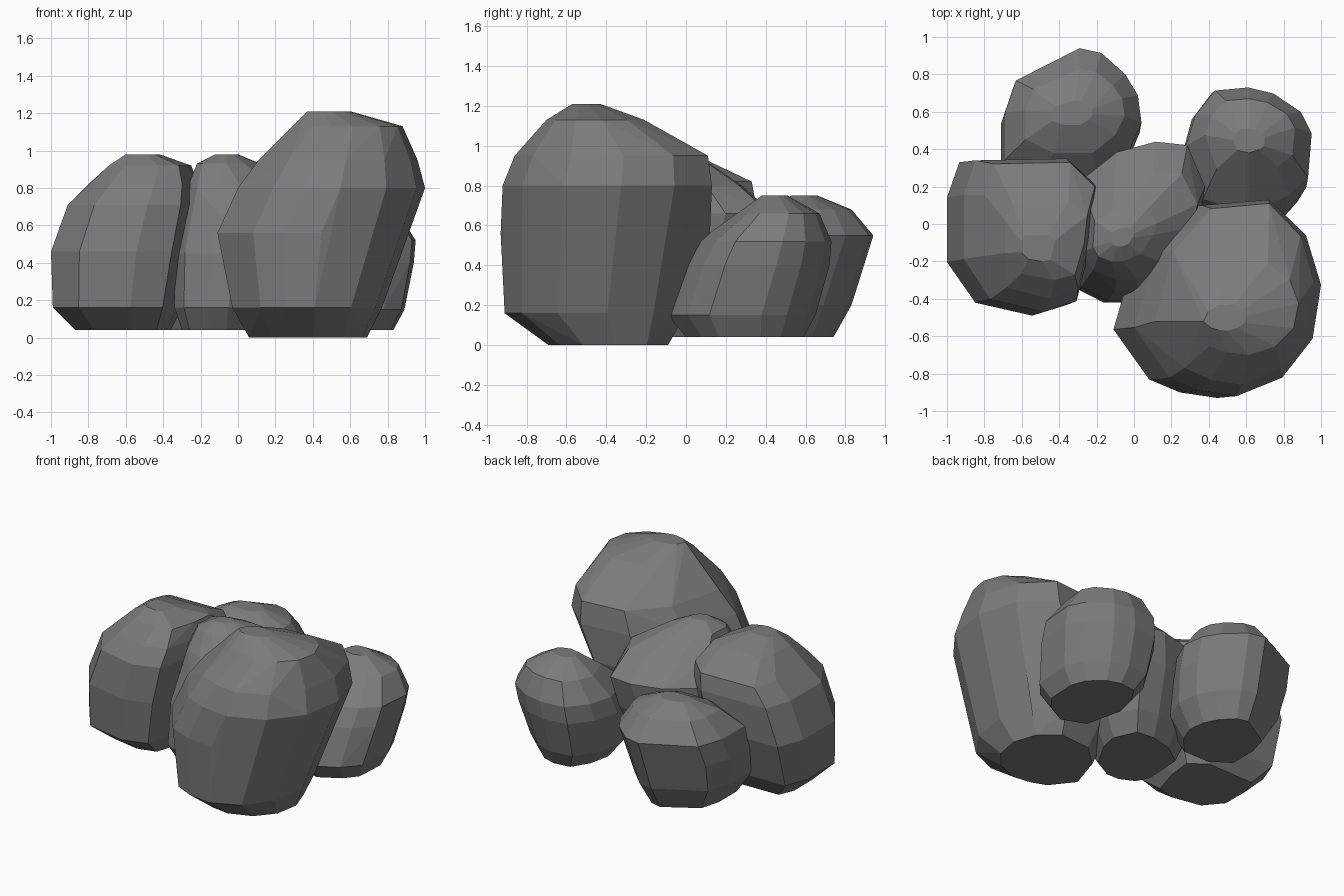
import bpy, bmesh, math

stone = bpy.data.materials.new("stone")
stone.diffuse_color = (0.2, 0.2, 0.2, 1)


def rock(name, plan, rings):
    """Faceted boulder: hull of a plan outline fitted to rings (z, x0, x1, y0, y1)."""
    px, py = [p[0] for p in plan], [p[1] for p in plan]
    bm = bmesh.new()
    for z, x0, x1, y0, y1 in rings:
        for x, y in plan:
            u = (x - min(px)) / (max(px) - min(px))
            v = (y - min(py)) / (max(py) - min(py))
            bm.verts.new((x0 + u * (x1 - x0), y0 + v * (y1 - y0), z))
    out = bmesh.ops.convex_hull(bm, input=bm.verts)
    junk = {g for g in out["geom_interior"] + out["geom_unused"]
            if isinstance(g, bmesh.types.BMVert)}
    bmesh.ops.delete(bm, geom=list(junk), context='VERTS')
    bmesh.ops.dissolve_limit(bm, angle_limit=math.radians(5),
                             verts=bm.verts, edges=bm.edges)
    bmesh.ops.recalc_face_normals(bm, faces=bm.faces)
    mesh = bpy.data.meshes.new(name)
    bm.to_mesh(mesh)
    bm.free()
    mesh.materials.append(stone)
    ob = bpy.data.objects.new(name, mesh)
    bpy.context.collection.objects.link(ob)


# Large boulder, front right
rock("large_boulder",
     [(-.11, -.56), (.10, -.83), (.28, -.90), (.50, -.93), (.77, -.83), (.95, -.62),
      (1.0, -.33), (.91, -.06), (.69, .13), (.29, .10), (.02, -.15)],
     [(0.00, 0.06, 0.69, -0.69, -0.09),
      (0.16, -0.03, 0.77, -0.91, 0.00),
      (0.56, -0.11, 0.90, -0.93, 0.12),
      (0.80, 0.00, 1.00, -0.92, 0.13),
      (0.95, 0.11, 0.96, -0.86, 0.11),
      (1.13, 0.29, 0.88, -0.70, -0.21),
      (1.21, 0.37, 0.60, -0.57, -0.43)])

# Left boulder
rock("left_boulder",
     [(-1.0, .15), (-.93, .34), (-.38, .35), (-.20, .20), (-.23, -.10),
      (-.32, -.43), (-.52, -.49), (-.84, -.42), (-1.0, -.20)],
     [(0.04, -0.87, -0.36, -0.30, 0.17),
      (0.16, -0.99, -0.30, -0.46, 0.25),
      (0.46, -1.00, -0.24, -0.49, 0.34),
      (0.71, -0.91, -0.20, -0.47, 0.35),
      (0.82, -0.80, -0.21, -0.40, 0.33),
      (0.92, -0.69, -0.25, -0.30, 0.12),
      (0.98, -0.60, -0.42, -0.20, -0.06)])

# Central boulder
rock("centre_boulder",
     [(-.34, -.20), (-.28, -.34), (-.13, -.42), (.00, -.42), (.20, -.30), (.35, .0),
      (.38, .18), (.28, .42), (.10, .44), (-.12, .38), (-.32, .22)],
     [(0.04, -0.30, 0.20, -0.34, 0.20),
      (0.16, -0.34, 0.27, -0.42, 0.28),
      (0.45, -0.34, 0.34, -0.41, 0.40),
      (0.66, -0.30, 0.38, -0.36, 0.44),
      (0.80, -0.27, 0.34, -0.30, 0.28),
      (0.93, -0.22, 0.12, -0.20, 0.09),
      (0.98, -0.12, 0.00, -0.12, -0.02)])

# Back left boulder
rock("back_left_boulder",
     [(-.71, .25), (-.71, .54), (-.65, .74), (-.41, .88), (-.30, .94), (-.18, .91),
      (-.05, .78), (.02, .65), (.04, .48), (-.03, .30), (-.20, .12), (-.50, .12)],
     [(0.04, -0.58, -0.10, 0.19, 0.74),
      (0.20, -0.68, -0.01, 0.11, 0.83),
      (0.40, -0.71, 0.03, 0.17, 0.89),
      (0.55, -0.69, 0.04, 0.23, 0.94),
      (0.68, -0.58, -0.05, 0.38, 0.83),
      (0.75, -0.44, -0.22, 0.53, 0.66)])

# Back right boulder
rock("back_right_boulder",
     [(.26, .35), (.31, .55), (.42, .71), (.60, .73), (.74, .69), (.89, .57),
      (.95, .43), (.93, .14), (.82, .02), (.60, -.09), (.35, .0)],
     [(0.04, 0.38, 0.83, 0.00, 0.59),
      (0.15, 0.29, 0.89, -0.09, 0.65),
      (0.40, 0.26, 0.94, -0.01, 0.72),
      (0.52, 0.28, 0.95, 0.06, 0.73),
      (0.66, 0.38, 0.86, 0.25, 0.67),
      (0.75, 0.53, 0.70, 0.38, 0.51)])
